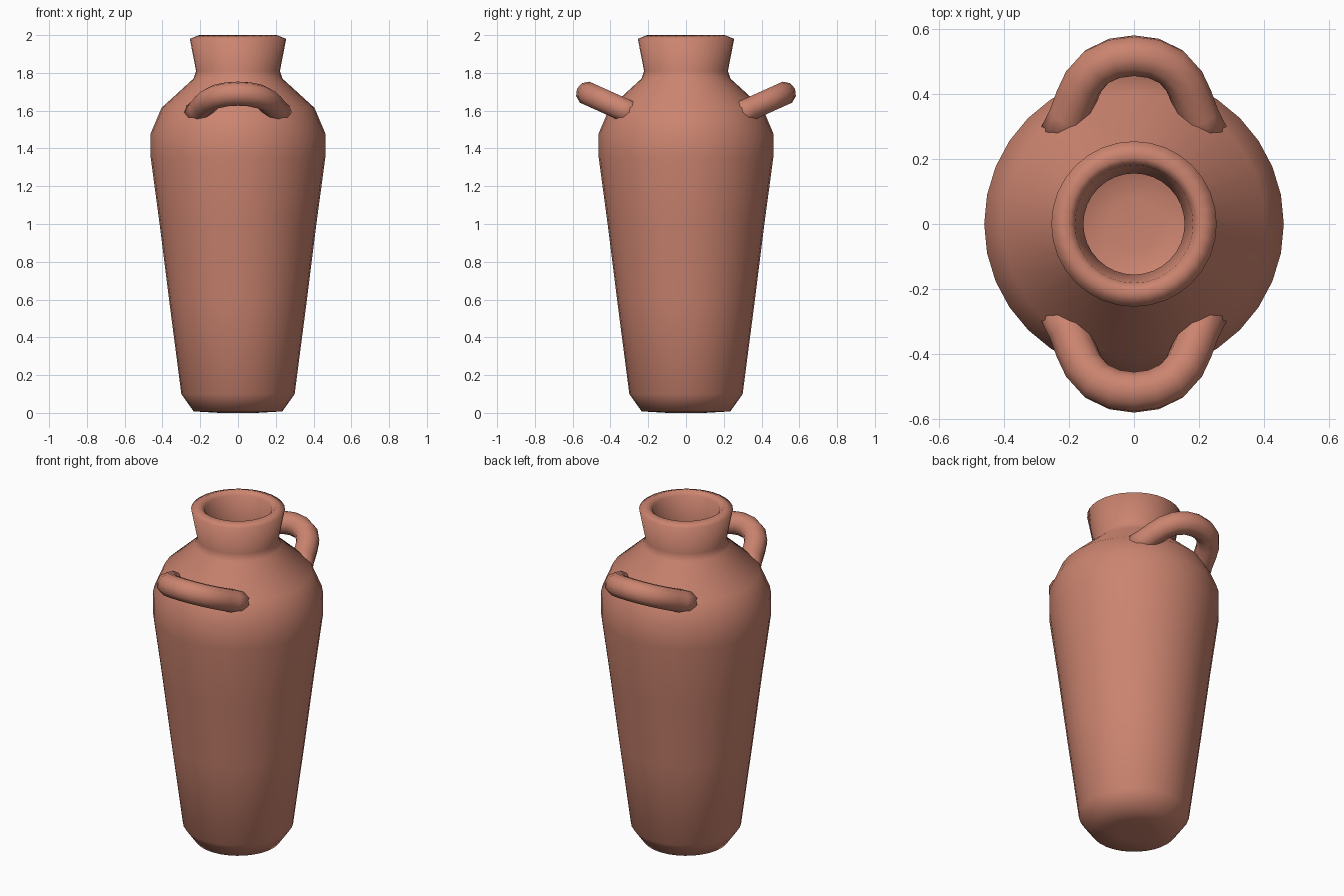
import bpy, bmesh, math
from mathutils import Vector

if "Cube" in bpy.data.objects:
    bpy.data.objects.remove(bpy.data.objects["Cube"])

clay = bpy.data.materials.new("terracotta")
clay.diffuse_color = (0.60, 0.23, 0.16, 1)
clay.use_nodes = True
clay.node_tree.nodes["Principled BSDF"].inputs["Base Color"].default_value = clay.diffuse_color


def finish(name, bm):
    bmesh.ops.recalc_face_normals(bm, faces=bm.faces)
    for f in bm.faces:
        f.smooth = True
    me = bpy.data.meshes.new(name)
    bm.to_mesh(me)
    bm.free()
    me.materials.append(clay)
    ob = bpy.data.objects.new(name, me)
    bpy.context.collection.objects.link(ob)
    return ob


def skin(bm, rings):
    for a, b in zip(rings, rings[1:]):
        n = len(a)
        for i in range(n):
            j = (i + 1) % n
            bm.faces.new((a[i], a[j], b[j], b[i]))


def lathe(name, profile, sides):
    bm = bmesh.new()
    rings = [[bm.verts.new((r * math.cos(2 * math.pi * i / sides),
                            r * math.sin(2 * math.pi * i / sides), z))
              for i in range(sides)] for r, z in profile]
    skin(bm, rings)
    bm.faces.new(rings[0])
    bm.faces.new(rings[-1])
    return finish(name, bm)


def tube(name, path, radius, sides, up):
    bm = bmesh.new()
    rings = []
    for k, p in enumerate(path):
        t = (path[min(k + 1, len(path) - 1)] - path[max(k - 1, 0)]).normalized()
        u = t.cross(up).normalized()
        v = u.cross(t)
        rings.append([bm.verts.new(p + radius * (u * math.cos(2 * math.pi * i / sides)
                                                 + v * math.sin(2 * math.pi * i / sides)))
                      for i in range(sides)])
    skin(bm, rings)
    bm.faces.new(rings[0])
    bm.faces.new(rings[-1])
    return finish(name, bm)


# Hollow jar: outside from foot to rim, then down the inner wall to the floor
outer = [(0.10, 0.0), (0.235, 0.008), (0.30, 0.10), (0.365, 0.60), (0.415, 1.0),
         (0.462, 1.35), (0.462, 1.48), (0.405, 1.615), (0.235, 1.77),
         (0.222, 1.81), (0.255, 1.98)]
inner = [(0.205, 2.0), (0.182, 1.975), (0.156, 1.81), (0.165, 1.745), (0.345, 1.57),
         (0.395, 1.46), (0.395, 1.35), (0.348, 1.0), (0.298, 0.60), (0.235, 0.12),
         (0.19, 0.07), (0.08, 0.06)]
lathe("jar_body", outer + inner, 32)

# Looped shoulder handles, tilted upwards, one front and one back
half = [(0.23, 0.27), (0.20, 0.33), (0.178, 0.39), (0.155, 0.44), (0.115, 0.485),
        (0.06, 0.511)]
plan = half + [(0.0, 0.519)] + [(-x, y) for x, y in reversed(half)]
slope = 0.45
for name, s in (("front_handle", -1), ("back_handle", 1)):
    path = [Vector((x, s * y, 1.69 + slope * (y - 0.519))) for x, y in plan]
    tube(name, path, 0.064, 10, Vector((0, -s * slope, 1)).normalized())
